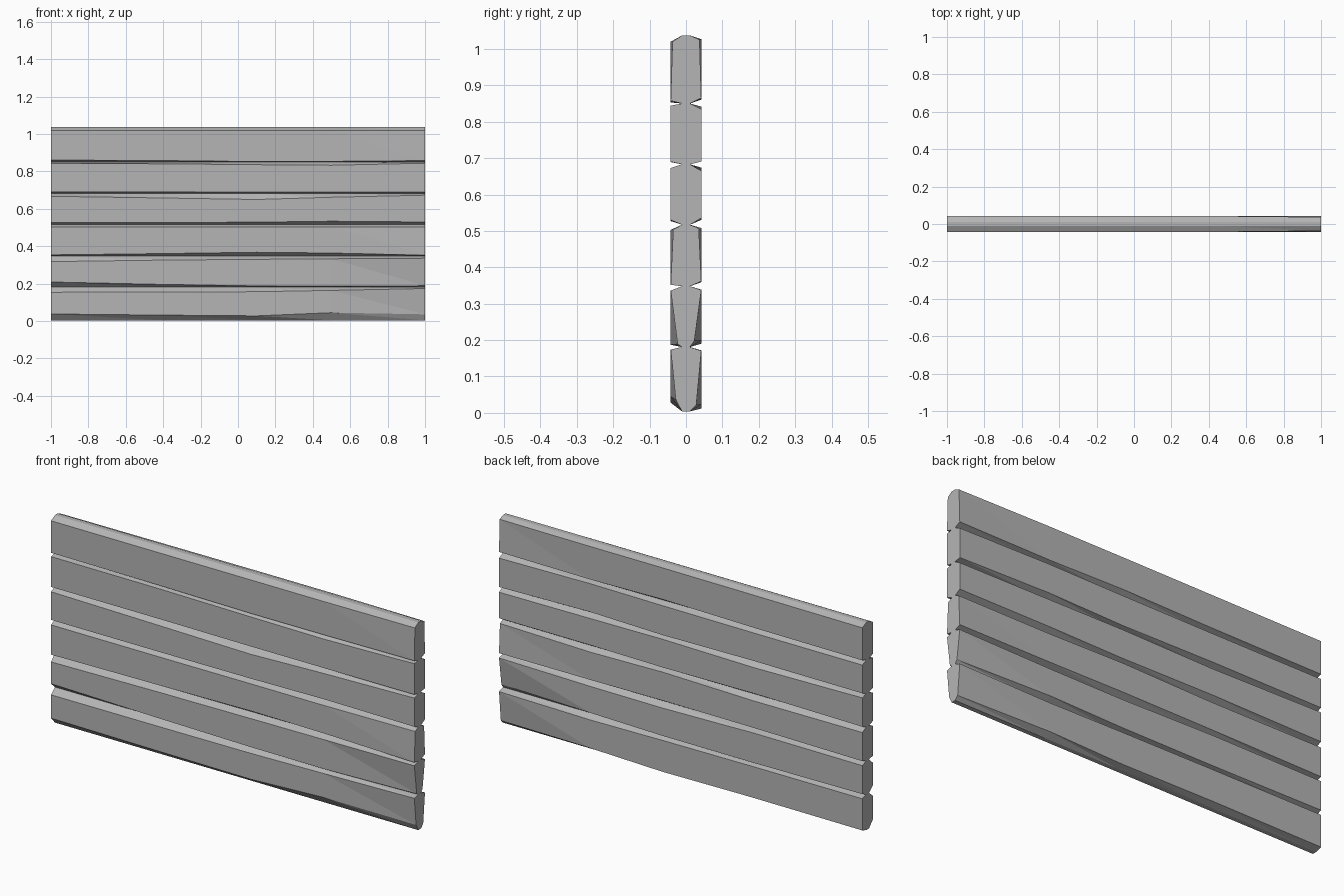
import bpy
import bmesh
import random

if "Cube" in bpy.data.objects:
    bpy.data.objects.remove(bpy.data.objects["Cube"], do_unlink=True)

random.seed(4)

# Weathered grey timber
grey = bpy.data.materials.new("weathered_grey")
grey.use_nodes = True
colour = (0.46, 0.46, 0.46, 1)
grey.diffuse_color = colour
grey.node_tree.nodes["Principled BSDF"].inputs["Base Color"].default_value = colour

STATIONS = (-1, -0.4, 0.1, 0.5, 1)      # cross-sections along a plank
SEAMS = (0.004, 0.181, 0.348, 0.517, 0.683, 0.85, 1.037)
HALF_DEPTH = 0.042
SEAM_DEPTH = 0.011

# Front chamfer heights in thousandths, one row per plank from the bottom
LOWER = ((34, 28, 24, 41, 32), (28, 15, 7, 6, 8), (6, 13, 20, 16, 4),
         (10, 10, 12, 17, 13), (8, 8, 6, 6, 7), (11, 8, 3, 4, 8))
UPPER = ((27, 26, 24, 17, 7), (30, 22, 18, 15, 12), (15, 15, 14, 14, 13),
         (16, 25, 33, 21, 10), (8, 9, 14, 17, 6), (17, 17, 17, 17, 17))

# Worn corners at the right-hand ends: plank index -> half depth
WORN_LOWER = {0: 0.028, 1: 0.023}
WORN_UPPER = {2: 0.035, 5: 0.037}


def section(plank, i):
    """Closed eight-sided outline of one plank at one station, as (y, z)."""
    low, high = SEAMS[plank], SEAMS[plank + 1]
    front_low = low + LOWER[plank][i] / 1000
    front_high = high - UPPER[plank][i] / 1000
    back_low = low + random.uniform(0.007, 0.02)
    back_high = high - random.uniform(0.008, 0.02)
    depth_low = depth_high = HALF_DEPTH
    if i == len(STATIONS) - 1:
        depth_low = WORN_LOWER.get(plank, HALF_DEPTH)
        depth_high = WORN_UPPER.get(plank, HALF_DEPTH)
    return [(-SEAM_DEPTH, low), (SEAM_DEPTH, low),
            (depth_low, back_low), (depth_high, back_high),
            (SEAM_DEPTH, high), (-SEAM_DEPTH, high),
            (-depth_high, front_high), (-depth_low, front_low)]


def make_plank(plank, name):
    bm = bmesh.new()
    rings = [[bm.verts.new((x, y, z)) for y, z in section(plank, i)]
             for i, x in enumerate(STATIONS)]
    # Skin the sections with hewn triangular facets
    for a, b in zip(rings, rings[1:]):
        for j in range(len(a)):
            k = (j + 1) % len(a)
            bm.faces.new((a[j], a[k], b[k]))
            bm.faces.new((a[j], b[k], b[j]))
    # Sawn ends
    bm.faces.new(rings[0])
    bm.faces.new(rings[-1])
    bmesh.ops.recalc_face_normals(bm, faces=bm.faces)
    mesh = bpy.data.meshes.new(name)
    bm.to_mesh(mesh)
    bm.free()
    mesh.materials.append(grey)
    obj = bpy.data.objects.new(name, mesh)
    bpy.context.collection.objects.link(obj)


NAMES = ("bottom", "second", "third", "fourth", "fifth", "top")
for index, label in enumerate(NAMES):
    make_plank(index, label + "_plank")
